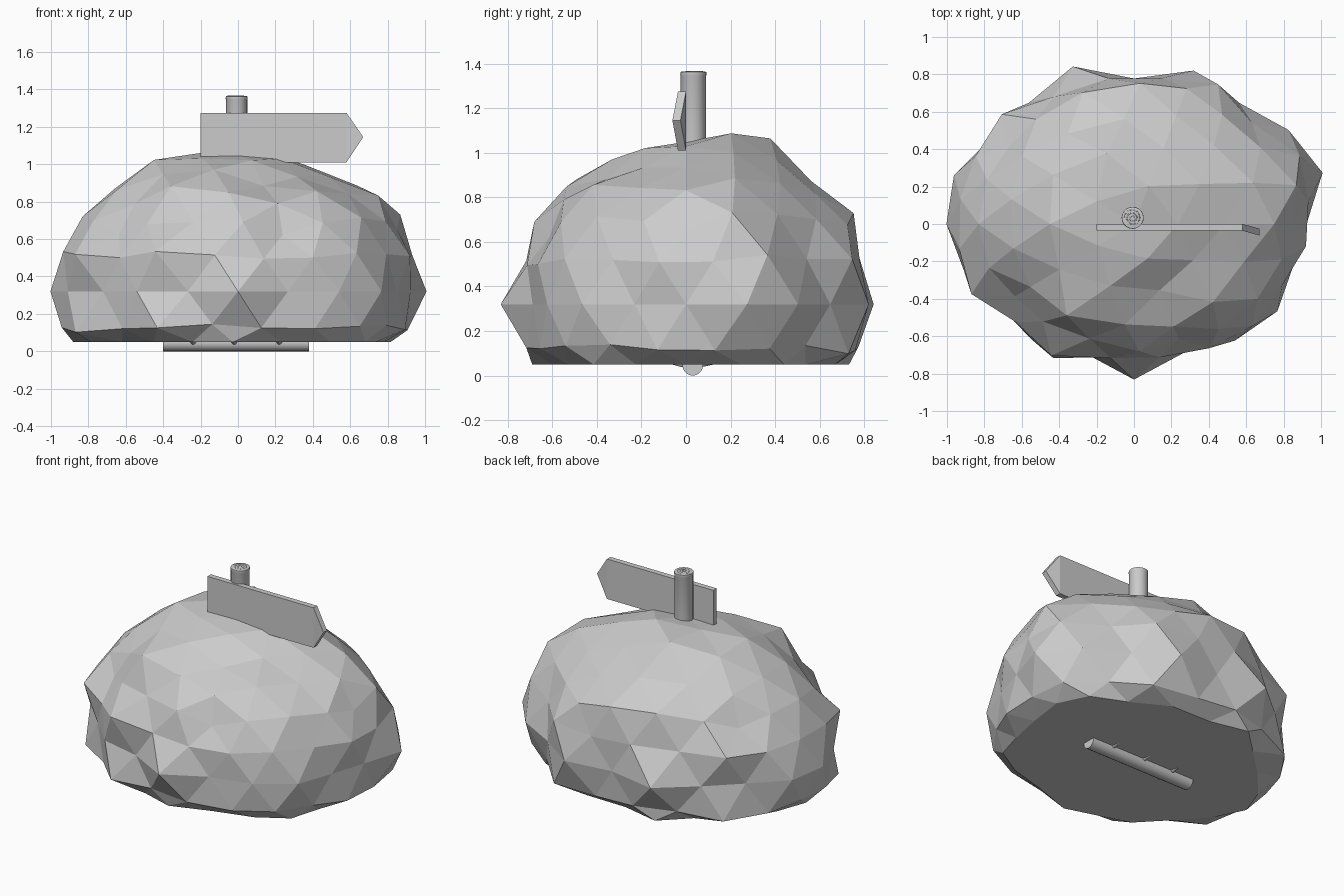
import bpy, bmesh, math, random
from mathutils import Vector

if "Cube" in bpy.data.objects:
    bpy.data.objects.remove(bpy.data.objects["Cube"])

random.seed(4)


def new_object(name, bm):
    mesh = bpy.data.meshes.new(name)
    bmesh.ops.recalc_face_normals(bm, faces=bm.faces)
    bm.to_mesh(mesh)
    bm.free()
    ob = bpy.data.objects.new(name, mesh)
    bpy.context.collection.objects.link(ob)
    return ob


def smooth(ob):
    bpy.ops.object.select_all(action='DESELECT')
    bpy.context.view_layer.objects.active = ob
    ob.select_set(True)
    bpy.ops.object.shade_smooth_by_angle(angle=math.radians(40))


def tube(name, rings, origin, axis, sides=20):
    """Lathe (distance, radius) rings along an axis."""
    rot = Vector((0, 0, 1)).rotation_difference(Vector(axis))
    bm = bmesh.new()
    loops = []
    for d, r in rings:
        loops.append([bm.verts.new(Vector(origin) + rot @ Vector(
            (r * math.cos(math.tau * i / sides), r * math.sin(math.tau * i / sides), d)))
            for i in range(sides)])
    for a, b in zip(loops, loops[1:]):
        for i in range(sides):
            j = (i + 1) % sides
            bm.faces.new((a[i], a[j], b[j], b[i]))
    bm.faces.new(loops[0][::-1])
    bm.faces.new(loops[-1])
    ob = new_object(name, bm)
    smooth(ob)
    return ob


# Boulder: faceted icosphere, pushed in and out, with a flat underside
SCALE = Vector((0.92, 0.77, 0.72))
CENTRE_Z, FLOOR = 0.32, 0.05
# outline radius every 9 degrees around the widest ring
OUTLINE = [1.00, 1.03, 1.15, 1.10, 1.11, 1.02, 1.04, 1.12, 1.12, 1.04,
           1.01, 1.05, 1.15, 1.04, 1.04, 1.12, 1.02, 1.07, 1.10, 1.06,
           1.09, 1.07, 1.04, 1.10, 0.97, 1.00, 1.00, 1.08, 0.94, 0.97,
           1.08, 0.97, 0.94, 1.00, 1.00, 1.03, 1.03, 1.00, 0.97, 1.03]
# local lumps and dents: direction, amount, width
LUMPS = [((-0.16, 0.50, 0.95), 0.10, 0.30), ((-0.46, 0.36, 0.90), 0.09, 0.25),
         ((0.07, 0.30, 1.00), 0.05, 0.25), ((0.05, 0.87, 0.50), 0.10, 0.22),
         ((0.24, -0.39, 0.67), -0.18, 0.18), ((0.90, 0.10, 0.50), 0.06, 0.30),
         ((0.50, -0.50, 0.80), 0.09, 0.18), ((-0.25, -0.65, 0.78), 0.07, 0.25),
         ((-0.50, 0.00, 0.90), 0.06, 0.22), ((-0.75, -0.10, 0.70), 0.05, 0.30),
         ((0.65, 0.20, 0.75), 0.05, 0.30)]
bm = bmesh.new()
bmesh.ops.create_icosphere(bm, subdivisions=3, radius=1)
for v in bm.verts:
    n = v.co.normalized()
    a = (math.degrees(math.atan2(n.y, n.x)) % 360) / 9
    i, t = int(a) % 40, a - int(a)
    around = OUTLINE[i] * (1 - t) + OUTLINE[(i + 1) % 40] * t
    weight = max(0, min(1, 1 - (abs(n.z) - 0.35) / 0.45))
    f = 1 + (around - 1) * weight
    for d, amount, width in LUMPS:
        f += amount * math.exp(-(n.angle(Vector(d)) / width) ** 2)
    if n.z > 0.35:
        f += random.uniform(-0.03, 0.03)
    v.co = Vector((n.x * SCALE.x, n.y * SCALE.y, n.z * SCALE.z)) * f
    v.co.z = max(FLOOR, v.co.z + CENTRE_Z)
new_object("boulder", bm)

# Sign post with a slightly rolled top edge
tube("sign_post", [(0.0, 0.057), (0.40, 0.057), (0.405, 0.059), (0.418, 0.058), (0.42, 0.05)],
     (-0.007, 0.033, 0.945), (0, 0, 1))

# Spiral growth ring on the post's end
curve = bpy.data.curves.new("post_spiral", 'CURVE')
curve.dimensions = '3D'
curve.bevel_depth = 0.004
curve.bevel_resolution = 1
sp = curve.splines.new('POLY')
sp.points.add(50)
for k, p in enumerate(sp.points):
    ang, r = k * math.tau * 2.5 / 50, 0.006 + 0.04 * k / 50
    p.co = (-0.007 + r * math.cos(ang), 0.033 + r * math.sin(ang), 1.363, 1)
bpy.context.collection.objects.link(bpy.data.objects.new("post_spiral", curve))

# Arrow board, its tip bent forward
bm = bmesh.new()
shape = [(-0.2, 1.01, 0), (0.58, 1.01, 0), (0.67, 1.145, -0.025),
         (0.58, 1.275, 0), (-0.2, 1.275, 0)]
front = [bm.verts.new((x, -0.036 + dy, z)) for x, z, dy in shape]
back = [bm.verts.new((x, dy, z)) for x, z, dy in shape]
for s in (front, back):
    bm.faces.new((s[0], s[1], s[3], s[4]))
    bm.faces.new((s[1], s[2], s[3]))
for i in range(5):
    j = (i + 1) % 5
    bm.faces.new((front[i], front[j], back[j], back[i]))
new_object("arrow_board", bm)

# Log under the boulder, with short tapering twigs across it
tube("under_log", [(0, 0.046), (0.78, 0.046)], (-0.4, 0.03, 0.046), (1, 0, 0))
for k, x in enumerate((-0.24, -0.02, 0.22)):
    tube(f"twig_{k + 1}", [(0, 0.004), (0.06, 0.02), (0.12, 0.02), (0.19, 0.004)],
         (x, -0.065, 0.054), (0, 1, 0), 10)
